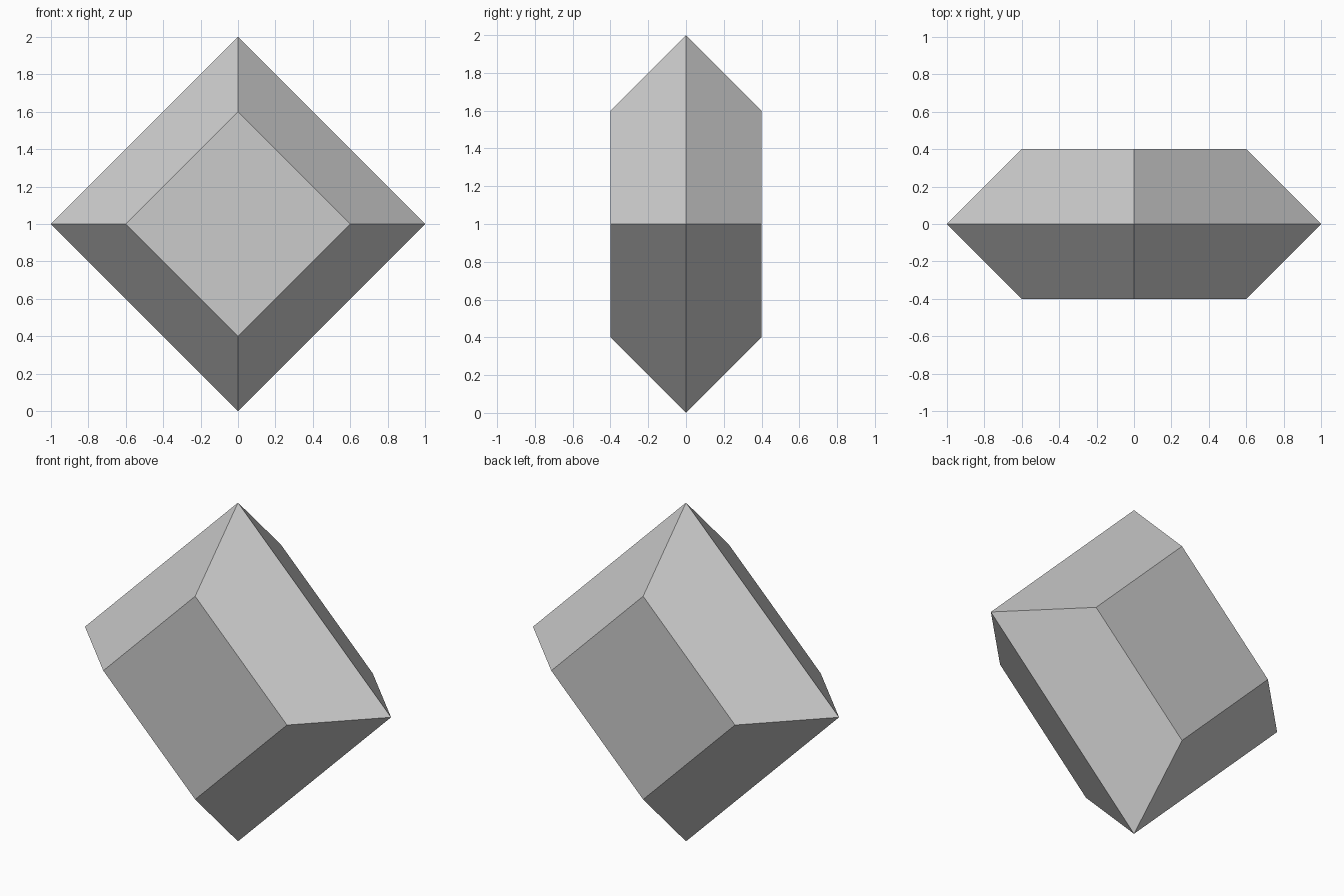
import bpy, bmesh
from math import sin, cos, pi

if "Cube" in bpy.data.objects:
    bpy.data.objects.remove(bpy.data.objects["Cube"])

# Profile of the gem: (depth y, diamond radius)
PROFILE = [(-0.4, 0.6), (0.0, 1.0), (0.4, 0.6)]
SIDES = 4

bm = bmesh.new()

# Diamond-shaped rings from front to back
rings = [[bm.verts.new((r * cos(2 * pi * i / SIDES), y, 1 + r * sin(2 * pi * i / SIDES)))
          for i in range(SIDES)] for y, r in PROFILE]

# Sloping facets between the rings
for a, b in zip(rings, rings[1:]):
    for i in range(SIDES):
        j = (i + 1) % SIDES
        bm.faces.new((a[i], a[j], b[j], b[i]))

# Flat front and back faces
bm.faces.new(rings[0])
bm.faces.new(rings[-1])
bmesh.ops.recalc_face_normals(bm, faces=bm.faces[:])

mesh = bpy.data.meshes.new("diamond_gem")
bm.to_mesh(mesh)
bm.free()
bpy.context.collection.objects.link(bpy.data.objects.new("diamond_gem", mesh))
